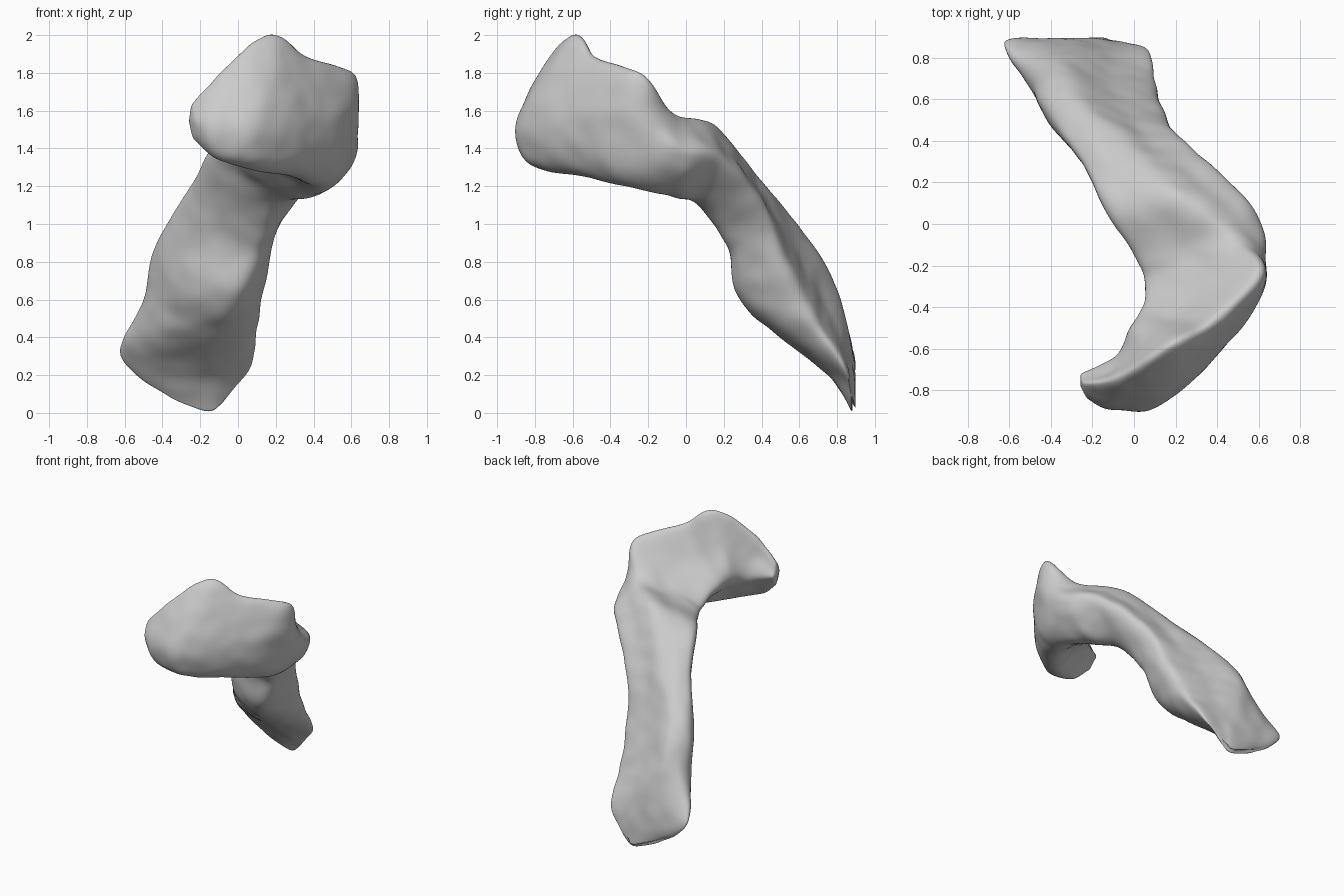
import bpy, bmesh
from mathutils import Vector, noise

if "Cube" in bpy.data.objects:
    bpy.data.objects.remove(bpy.data.objects["Cube"])

# Control sections from the head tip, round the bend, down to the foot:
# outer edge, top crest, inner edge, underside
SECTIONS = [
    [(-.23, -.84, 1.54), (-.25, -.77, 1.63), (-.26, -.72, 1.54), (-.24, -.78, 1.45)],
    [(-.10, -.89, 1.53), (-.08, -.74, 1.81), (-.10, -.64, 1.53), (-.10, -.79, 1.34)],
    [(.12, -.87, 1.55), (.16, -.59, 2.01), (-.02, -.50, 1.56), (.08, -.72, 1.28)],
    [(.38, -.66, 1.50), (.37, -.47, 1.88), (.04, -.40, 1.48), (.28, -.52, 1.25)],
    [(.58, -.38, 1.47), (.60, -.22, 1.79), (.05, -.29, 1.41), (.42, -.25, 1.18)],
    [(.63, -.04, 1.38), (.46, -.07, 1.59), (.01, -.17, 1.39), (.34, -.06, 1.14)],
    [(.47, .19, 1.34), (.22, .15, 1.53), (-.14, .08, 1.38), (.18, .06, 1.10)],
    [(.23, .41, 1.09), (-.02, .37, 1.26), (-.26, .30, 1.17), (.09, .22, .88)],
    [(.15, .52, .81), (-.27, .62, .96), (-.43, .52, .84), (-.03, .27, .62)],
    [(.10, .67, .52), (-.33, .79, .68), (-.51, .67, .54), (-.09, .46, .43)],
    [(.07, .84, .25), (-.25, .87, .36), (-.63, .88, .31), (-.22, .75, .20)],
    [(-.07, .88, .08), (-.15, .90, .02), (-.42, .87, .13), (-.16, .88, .00)],
]
# Fullness of the four sides between control points (negative = hollow)
HEAD_FULL = (.22, -.05, .05, .40)
STEM_FULL = (-.05, .25, .55, .25)


def spline(a, b, c, d, t):
    """Catmull-Rom point between b and c."""
    return 0.5 * (2 * b + (c - a) * t + (2 * a - 5 * b + 4 * c - d) * t * t
                  + (3 * b - a - 3 * c + d) * t ** 3)


def resample(pts, steps, closed):
    n = len(pts)
    pick = (lambda i: pts[i % n]) if closed else (lambda i: pts[max(0, min(n - 1, i))])
    out = []
    for i in range(n if closed else n - 1):
        for s in range(steps):
            out.append(spline(pick(i - 1), pick(i), pick(i + 1), pick(i + 2), s / steps))
    if not closed:
        out.append(pts[-1].copy())
    return out


def fill_out(sec, index):
    """Add a point in the middle of each side of a section."""
    pts = [Vector(p) for p in sec]
    centre = sum(pts, Vector()) / 4
    blend = max(0, min(1, (index - 4) / 3))
    out = []
    for k in range(4):
        full = HEAD_FULL[k] + (STEM_FULL[k] - HEAD_FULL[k]) * blend
        mid = (pts[k] + pts[(k + 1) % 4]) / 2
        out += [pts[k], mid + (mid - centre) * full]
    return out


# Rails along the length, then smooth rings around them
full_sections = [fill_out(s, i) for i, s in enumerate(SECTIONS)]
rails = [resample([s[k] for s in full_sections], 8, False) for k in range(8)]
rings = [resample([r[i] for r in rails], 5, True) for i in range(len(rails[0]))]

bm = bmesh.new()
verts = [[bm.verts.new(p) for p in ring] for ring in rings]
n = len(verts[0])
for a, b in zip(verts, verts[1:]):
    for j in range(n):
        bm.faces.new((a[j], a[(j + 1) % n], b[(j + 1) % n], b[j]))
# Rounded end caps
for ring, push in ((verts[0], Vector((-.02, 0, 0))), (verts[-1], Vector((0, 0, -.01)))):
    tip = bm.verts.new(sum((v.co for v in ring), Vector()) / n + push)
    for j in range(n):
        bm.faces.new((ring[j], ring[(j + 1) % n], tip))
bmesh.ops.recalc_face_normals(bm, faces=bm.faces)
bm.normal_update()

# Gentle lumps and creases on the surface
moves = [(v, v.normal * (.008 * noise.noise(v.co * 4) + .01 * noise.noise(v.co * 9)))
         for v in bm.verts]
for v, d in moves:
    v.co += d
    v.co.z = max(v.co.z, 0)

mesh = bpy.data.meshes.new("bent_fragment")
bm.to_mesh(mesh)
bm.free()
obj = bpy.data.objects.new("bent_fragment", mesh)
bpy.context.collection.objects.link(obj)
for p in mesh.polygons:
    p.use_smooth = True
sub = obj.modifiers.new("smooth", 'SUBSURF')
sub.levels = sub.render_levels = 1
